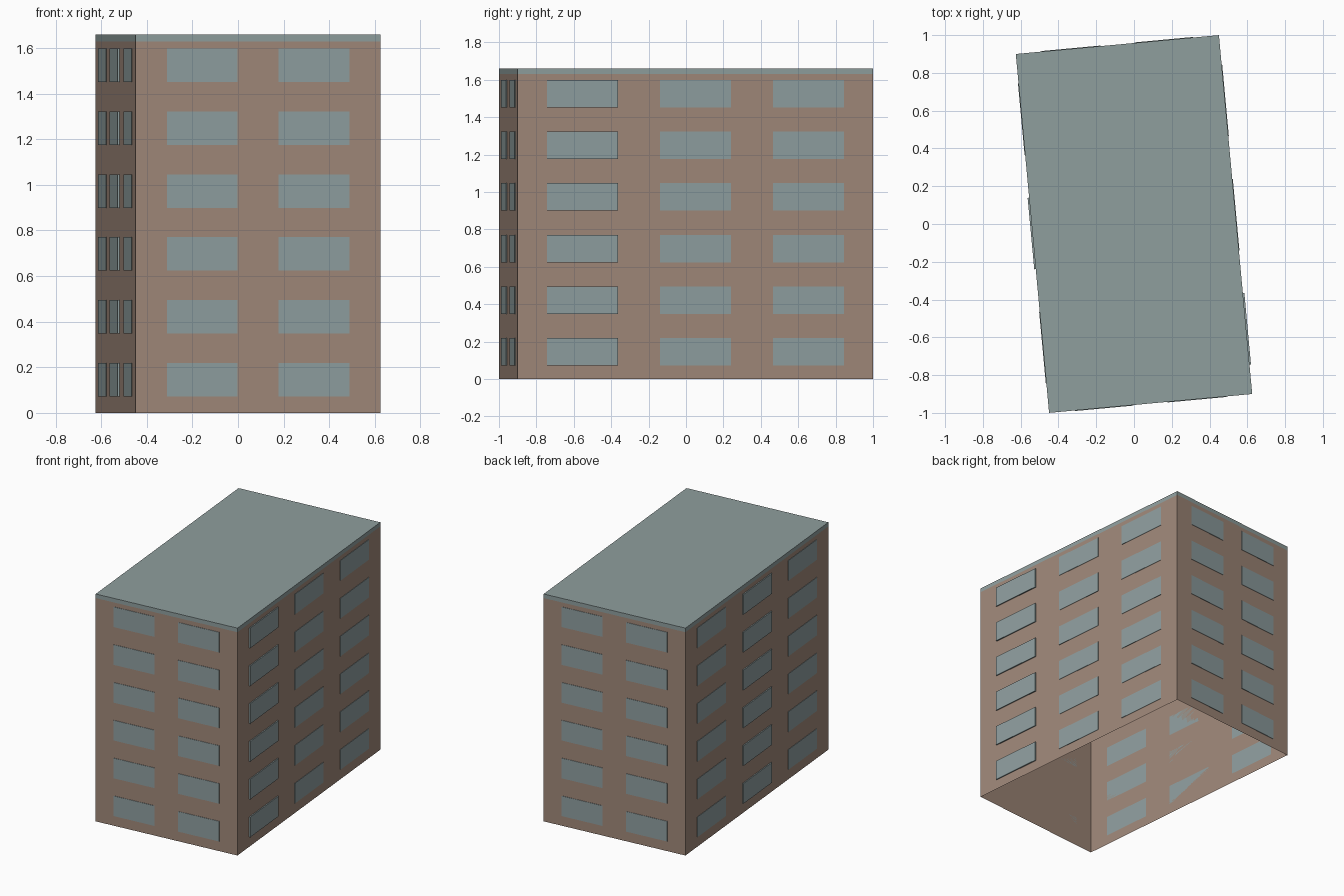
import bpy, bmesh
from math import atan2, pi
from mathutils import Matrix, Vector

cube = bpy.data.objects.get("Cube")
if cube:
    bpy.data.objects.remove(cube)

HALF_W, HALF_L = 0.54, 0.954
WALL_TOP, TOP = 1.63, 1.66
TURN = Matrix.Rotation(0.0925, 4, 'Z')   # whole block is turned slightly


def material(name, color):
    m = bpy.data.materials.new(name)
    m.use_nodes = True
    m.diffuse_color = color
    m.node_tree.nodes["Principled BSDF"].inputs["Base Color"].default_value = color
    return m


brick = material("brown wall", (0.35, 0.246, 0.192, 1))
glass = material("grey blue glass", (0.275, 0.345, 0.350, 1))
slate = material("grey green roof", (0.275, 0.345, 0.340, 1))


def add_box(bm, center, size, matrix=Matrix()):
    m = matrix @ Matrix.Translation(center) @ Matrix.Diagonal((*size, 1))
    return bmesh.ops.create_cube(bm, size=1, matrix=m)["verts"]


def finish(name, bm, mat):
    mesh = bpy.data.meshes.new(name)
    bm.transform(TURN)
    bm.to_mesh(mesh)
    bm.free()
    mesh.materials.append(mat)
    bpy.context.collection.objects.link(bpy.data.objects.new(name, mesh))


# Walls: open shell without floor or ceiling
bm = bmesh.new()
add_box(bm, (0, 0, WALL_TOP / 2), (2 * HALF_W, 2 * HALF_L, WALL_TOP))
bm.normal_update()
caps = [f for f in bm.faces if abs(f.normal.z) > 0.5]
bmesh.ops.delete(bm, geom=caps, context='FACES_ONLY')
finish("walls", bm, brick)

# Flat roof slab
bm = bmesh.new()
add_box(bm, (0, 0, (TOP + WALL_TOP) / 2), (2 * HALF_W, 2 * HALF_L, TOP - WALL_TOP))
finish("roof", bm, slate)


# Window plates: one object per wall; one column may stand a little prouder
def windows(name, angle, distance, columns, width, proud_column=None):
    bm = bmesh.new()
    turn = Matrix.Rotation(angle, 4, 'Z')
    for i, x in enumerate(columns):
        depth = 0.008 if i == proud_column else 0.003
        for floor in range(6):
            z = 0.145 + 0.276 * floor
            add_box(bm, (x, -distance - depth / 2, z), (width, depth, 0.147), turn)
    finish(name, bm, glass)


SHORT, LONG = (-0.246, 0.246), (-0.607, 0, 0.607)
windows("front_windows", 0, HALF_L, SHORT, 0.312)
windows("back_windows", pi, HALF_L, SHORT, 0.312)
windows("left_windows", pi / 2, HALF_W, LONG, 0.38, 0)
windows("right_windows", -pi / 2, HALF_W, LONG, 0.38, 1)
